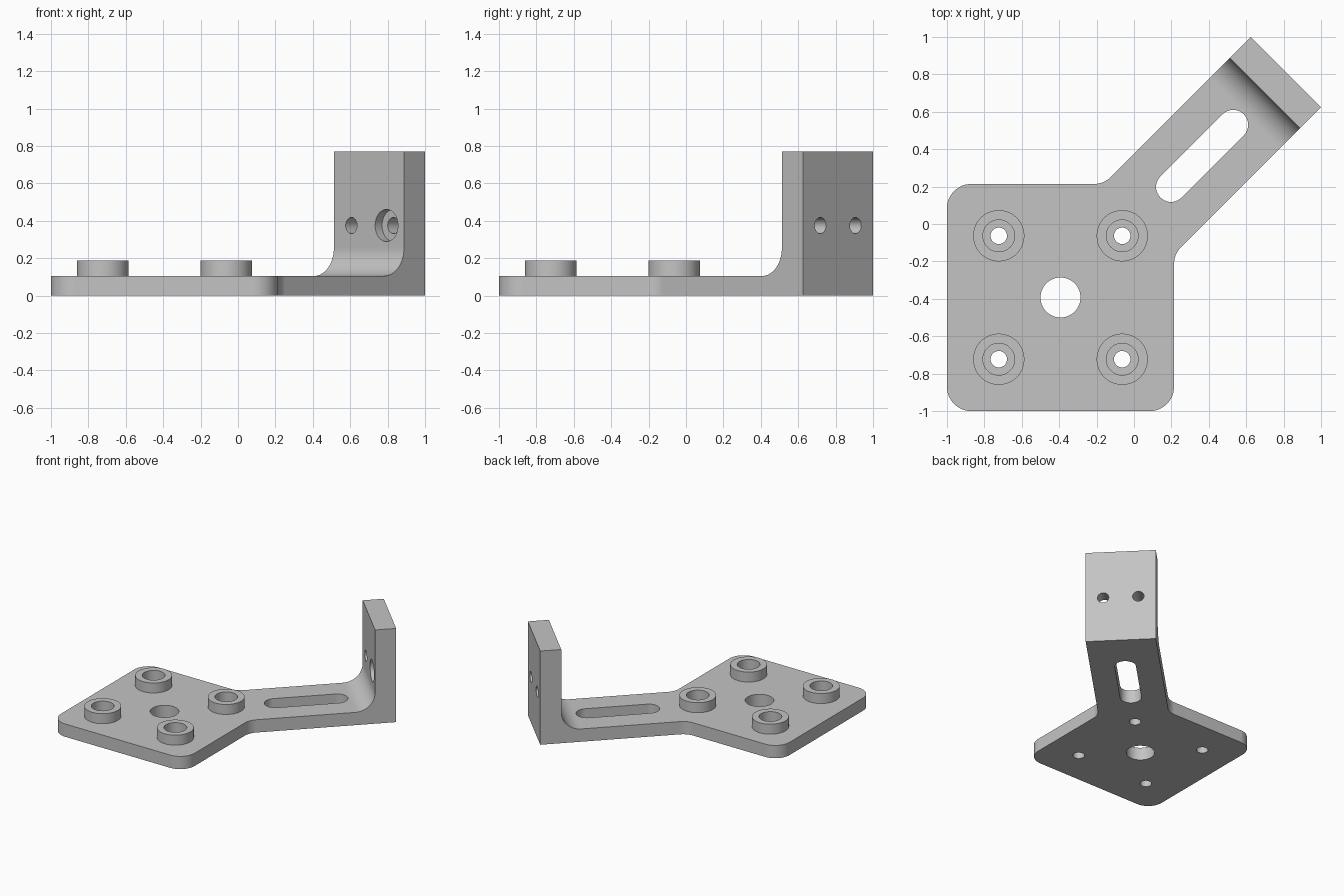
import bpy, bmesh
from math import pi, sin, cos, tan, sqrt
from mathutils import Matrix, Vector

cube = bpy.data.objects.get("Cube")
if cube:
    bpy.data.objects.remove(cube)

grey = bpy.data.materials.new("light_grey")
grey.use_nodes = True
colour = (0.55, 0.55, 0.55, 1)
grey.diffuse_color = colour
grey.node_tree.nodes["Principled BSDF"].inputs["Base Color"].default_value = colour

DIAGONAL = Matrix.Rotation(pi / 4, 4, "Z")   # local x runs along the arm


def arc(cx, cy, r, start, end, steps):
    return [(cx + r * cos(start + (end - start) * i / steps),
             cy + r * sin(start + (end - start) * i / steps)) for i in range(steps + 1)]


def circle(r):
    return arc(0, 0, r, 0, 2 * pi, 48)[:-1]


def rounded(corners, steps=12):
    """Outline whose corners (x, y, radius) are replaced by tangent arcs."""
    out = []
    for i, (x, y, r) in enumerate(corners):
        p = Vector((x, y))
        if r == 0:
            out.append((x, y))
            continue
        a = (Vector(corners[i - 1][:2]) - p).normalized()
        b = (Vector(corners[(i + 1) % len(corners)][:2]) - p).normalized()
        half = a.angle(b) / 2
        centre = p + (a + b).normalized() * r / sin(half)
        first = p + a * r / tan(half) - centre
        last = p + b * r / tan(half) - centre
        sweep = pi - 2 * half
        for k in range(steps + 1):
            t = k / steps
            v = first * sin((1 - t) * sweep) + last * sin(t * sweep)
            out.append(tuple(centre + v / sin(sweep)))
    return out


def prism(name, outline, low, high, matrix=Matrix()):
    bm = bmesh.new()
    face = bm.faces.new([bm.verts.new((x, y, low)) for x, y in outline])
    side = bmesh.ops.extrude_face_region(bm, geom=[face])
    top = [v for v in side["geom"] if isinstance(v, bmesh.types.BMVert)]
    bmesh.ops.translate(bm, verts=top, vec=(0, 0, high - low))
    bm.transform(matrix)
    bmesh.ops.recalc_face_normals(bm, faces=bm.faces[:])
    mesh = bpy.data.meshes.new(name)
    bm.to_mesh(mesh)
    bm.free()
    mesh.materials.append(grey)
    obj = bpy.data.objects.new(name, mesh)
    bpy.context.collection.objects.link(obj)
    return obj


def combine(target, tool, operation="DIFFERENCE"):
    mod = target.modifiers.new(operation, "BOOLEAN")
    mod.operation = operation
    mod.solver = "EXACT"
    mod.object = tool
    bpy.context.view_layer.objects.active = target
    bpy.ops.object.modifier_apply(modifier=mod.name)
    bpy.data.objects.remove(tool)


# Plate and diagonal arm outline, raised to the full height
thick, height, edge, radius = 0.105, 0.77, 0.214, 0.13
shoulder = edge - 0.375
bracket = prism("mounting_bracket", rounded([
    (-1, -1, radius), (edge, -1, radius), (edge, shoulder, radius),
    (1, 0.625, 0), (0.625, 1, 0),
    (shoulder, edge, radius), (-1, edge, radius)]), 0, height)

# Clear the space above the plate, leaving the end wall and its fillet
wall, fillet = 0.99, 0.15
space = [(-3, thick)] + arc(wall - fillet, thick + fillet, fillet, -pi / 2, 0, 14)
space += [(wall, 1), (-3, 1)]
combine(bracket, prism("space_cutter", space, -3, 3,
                       DIAGONAL @ Matrix.Rotation(pi / 2, 4, "X")))

# Four raised bosses with counterbored screw holes
centre = -0.393
for sx in (-1, 1):
    for sy in (-1, 1):
        spot = Matrix.Translation((centre + sx * 0.33, centre + sy * 0.33, 0))
        combine(bracket, prism("boss", circle(0.137), 0.05, 0.187, spot), "UNION")
        combine(bracket, prism("counterbore", circle(0.085), 0.1, 0.4, spot))
        combine(bracket, prism("screw_hole", circle(0.044), -0.1, 0.4, spot))

# Central plate hole
combine(bracket, prism("centre_hole", circle(0.107), -0.1, 0.4,
                       Matrix.Translation((centre, centre, 0))))

# Long adjustment slot along the arm
slot = arc(0.75, 0, 0.08, -pi / 2, pi / 2, 20) + arc(0.28, 0, 0.08, pi / 2, 1.5 * pi, 20)
combine(bracket, prism("slot", slot, -0.1, 0.4, DIAGONAL))

# Counterbored holes through the end wall
for across in (-0.133, 0.133):
    for z in (0.375, 0.637):
        spot = (DIAGONAL @ Matrix.Translation((wall, across, z))
                @ Matrix.Rotation(pi / 2, 4, "Y"))
        combine(bracket, prism("wall_counterbore", circle(0.086), -0.05, 0.052, spot))
        combine(bracket, prism("wall_hole", circle(0.043), -0.05, 0.3, spot))

# Smooth rounded surfaces while keeping machined edges crisp
bpy.ops.object.select_all(action="DESELECT")
bracket.select_set(True)
bpy.context.view_layer.objects.active = bracket
bpy.ops.object.shade_smooth_by_angle(angle=pi / 7)
weighted = bracket.modifiers.new("weighted_normals", "WEIGHTED_NORMAL")
weighted.keep_sharp = True
